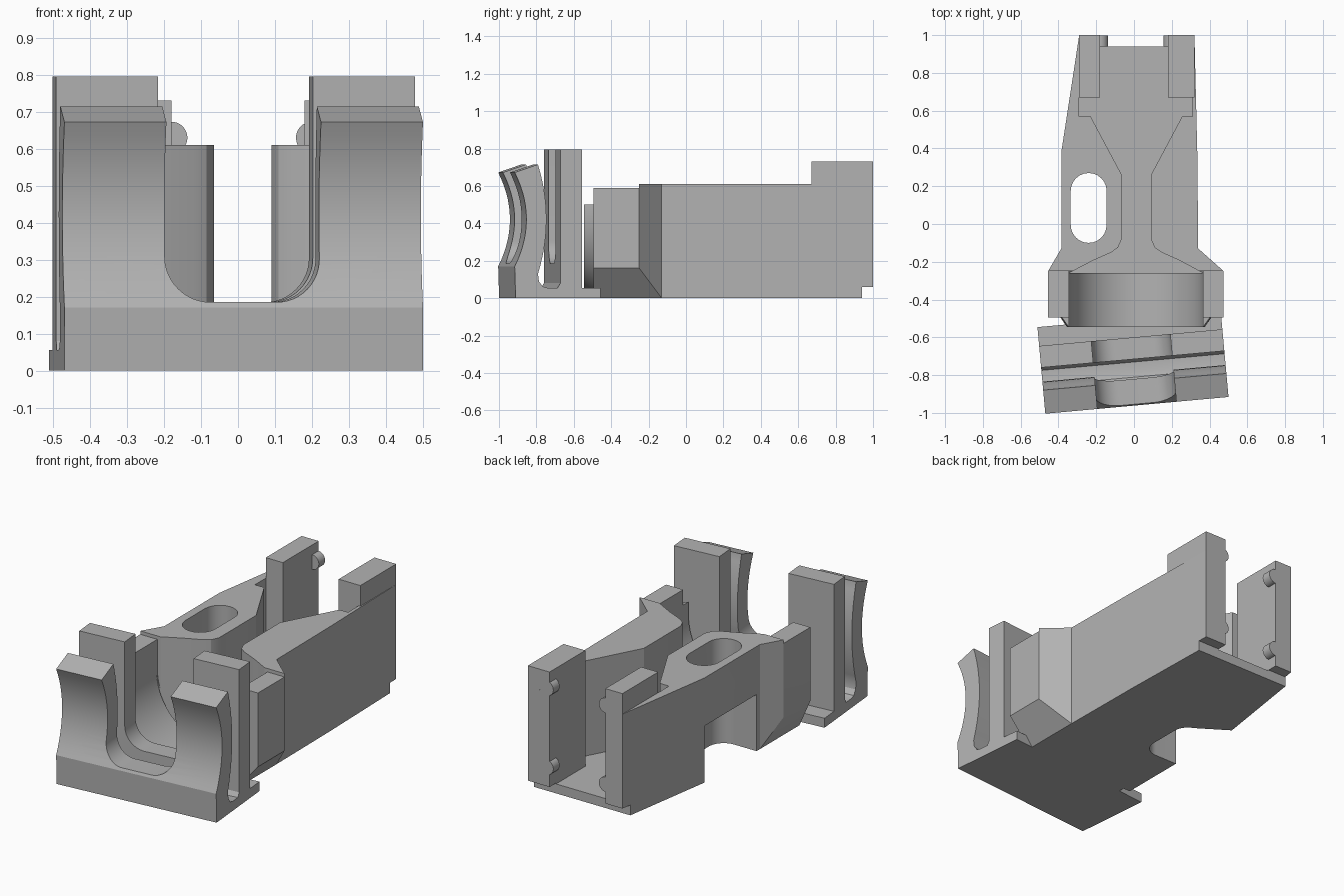
import bpy, bmesh, math
from mathutils import Matrix, Vector

if "Cube" in bpy.data.objects:
    bpy.data.objects.remove(bpy.data.objects["Cube"])

grey = bpy.data.materials.new("light_grey")
grey.diffuse_color = (0.45, 0.45, 0.45, 1)
grey.use_nodes = True
grey.node_tree.nodes["Principled BSDF"].inputs["Base Color"].default_value = grey.diffuse_color


def prism(name, pts, lo, hi, axis="z"):
    """Extrude a 2D outline along an axis: z uses (x,y), y uses (x,z), x uses (y,z)."""
    place = {"z": lambda a, b, c: (a, b, c), "y": lambda a, b, c: (a, c, b),
             "x": lambda a, b, c: (c, a, b)}[axis]
    bm = bmesh.new()
    face = bm.faces.new([bm.verts.new(place(a, b, lo)) for a, b in pts])
    ext = bmesh.ops.extrude_face_region(bm, geom=[face])
    bmesh.ops.translate(bm, vec=Vector(place(0, 0, hi - lo)),
                        verts=[v for v in ext["geom"] if isinstance(v, bmesh.types.BMVert)])
    bmesh.ops.recalc_face_normals(bm, faces=bm.faces)
    return to_object(name, bm)


def to_object(name, bm):
    me = bpy.data.meshes.new(name)
    bm.to_mesh(me)
    bm.free()
    me.materials.append(grey)
    ob = bpy.data.objects.new(name, me)
    bpy.context.collection.objects.link(ob)
    return ob


def box(name, x0, x1, y0, y1, z0, z1):
    return prism(name, [(x0, y0), (x1, y0), (x1, y1), (x0, y1)], z0, z1)


def arc(cx, cy, r, a0, a1, n=12):
    return [(cx + r * math.cos(math.radians(a0 + (a1 - a0) * i / n)),
             cy + r * math.sin(math.radians(a0 + (a1 - a0) * i / n))) for i in range(n + 1)]


def disc(name, cx, cz, r, y0, y1, r2=None):
    """Cylinder or cone along y; r at y1 and r2 at y0."""
    bm = bmesh.new()
    bmesh.ops.create_cone(bm, cap_ends=True, segments=64, radius1=r,
                          radius2=r if r2 is None else r2, depth=y1 - y0)
    bm.transform(Matrix.Translation((cx, (y0 + y1) / 2, cz)) @ Matrix.Rotation(math.pi / 2, 4, "X"))
    return to_object(name, bm)


def combine(target, tool, op="DIFFERENCE"):
    mod = target.modifiers.new("bool", "BOOLEAN")
    mod.operation, mod.object, mod.solver = op, tool, "EXACT"
    bpy.context.view_layer.objects.active = target
    bpy.ops.object.modifier_apply(modifier=mod.name)
    bpy.data.objects.remove(tool)


def smooth(ob):
    bpy.ops.object.select_all(action="DESELECT")
    ob.select_set(True)
    bpy.context.view_layer.objects.active = ob
    bpy.ops.object.shade_smooth_by_angle(angle=math.radians(25))


# Main body with tapered tail and wider shoulder
body = prism("body", [(-.29, 1), (-.385, .38), (-.385, -.13), (-.455, -.25), (-.455, -.495),
                      (.475, -.495), (.475, -.25), (.34, -.13), (.335, .38), (.32, 1)], 0, .61)
combine(body, box("shoulder_step", -1, 1, -.8, -.25, .59, 1))
for side, w0, w1 in ((-1, .385, .455), (1, .34, .475)):
    slope = .16 / (w1 - w0)
    combine(body, prism("under_chamfer", [(side * (w0 - .02), -.02 * slope), (side * (w1 + .02), .16 + .02 * slope),
                                          (side * .8, .16 + .02 * slope), (side * .8, -.02 * slope)],
                        -.8, -.1299, "y"))

# Tapered socket flange in front of the shoulder
flange = disc("flange", .01, .42, .41, -.545, -.48, .365)
combine(flange, box("flange_trim", -1, 1, -1, 0, .5, 1))
combine(body, flange, "UNION")

# Round socket, open at the top
combine(body, prism("socket", arc(.01, .42, .355, 180, 360, 40) + [(.365, 1), (-.345, 1)],
                    -.7, -.25, "y"))

# Raised end posts
for x0, x1 in ((-.29, -.18), (.18, .32)):
    combine(body, box("post", x0, x1, .67, .9999, .5, .73), "UNION")

# Channel: flared mouth, narrow waist, wide tail with side pockets
channel = [(-.345, -.26), (-.22, -.195), (-.12, -.15), (-.085, -.125), (-.065, -.08), (-.065, .26),
           (-.23, .57), (-.29, .57), (-.29, .67), (-.18, .67), (-.18, 1.2),
           (.18, 1.2), (.18, .67), (.31, .67), (.31, .57), (.255, .57), (.09, .26), (.09, -.08),
           (.11, -.125), (.145, -.15), (.245, -.195), (.365, -.26)]
combine(body, prism("channel", channel, .055, 1))
combine(body, box("tail_undercut", -1, 1, .94, 1.2, -.1, .06))

# Slot through the left wall, opening outwards at the bottom
slot = arc(-.24, .175, .095, 0, 180) + arc(-.24, -.005, .095, 180, 360)
combine(body, prism("slot", slot, -.1, 1))
opening = [(-.6, -.1)] + arc(-.24, -.005, .095, 270, 360) + arc(-.24, .175, .095, 0, 70) + [(-.385, .38), (-.6, .5)]
combine(body, prism("slot_opening", opening, -.1, .33))
smooth(body)

# Latch pins on the inside of the tail
for x in (-.18, .2):
    for z in (.63, .17):
        smooth(disc("latch_pin", x, z, .043, .94, .998))

# Floor joining body and front clip
box("joining_floor", -.34, .34, -.62, -.45, 0, .054)

# Front clip: curved front plate, slot, straight rear plate, base
def bow(v_end, v_mid, z0, z1, n=14):
    pts = []
    for i in range(n + 1):
        t = i / n
        pts.append((v_end + (v_mid - v_end) * (1 - (2 * t - 1) ** 2), z0 + (z1 - z0) * t))
    return pts

profile = [(0, 0)] + bow(-.005, .058, .17, .672) + [(.12, .715)] + bow(.12, .165, .13, .714)[::-1]
profile += [(.125, .09), (.145, .062), (.17, .055), (.225, .055), (.24, .08), (.24, .795), (.355, .795),
            (.355, .055), (.455, .055), (.455, 0)]
clip = prism("front_clip", profile, -.487, .487, "x")
u_cut = arc(-.09, .305, .12, 180, 270) + arc(.09, .305, .12, 270, 360) + [(.21, 1), (-.21, 1)]
combine(clip, prism("clip_notch", u_cut, -.1, .6, "y"))
clip.data.transform(Matrix.Translation((.015, -.955, 0)) @ Matrix.Rotation(math.radians(5.2), 4, "Z"))
smooth(clip)
